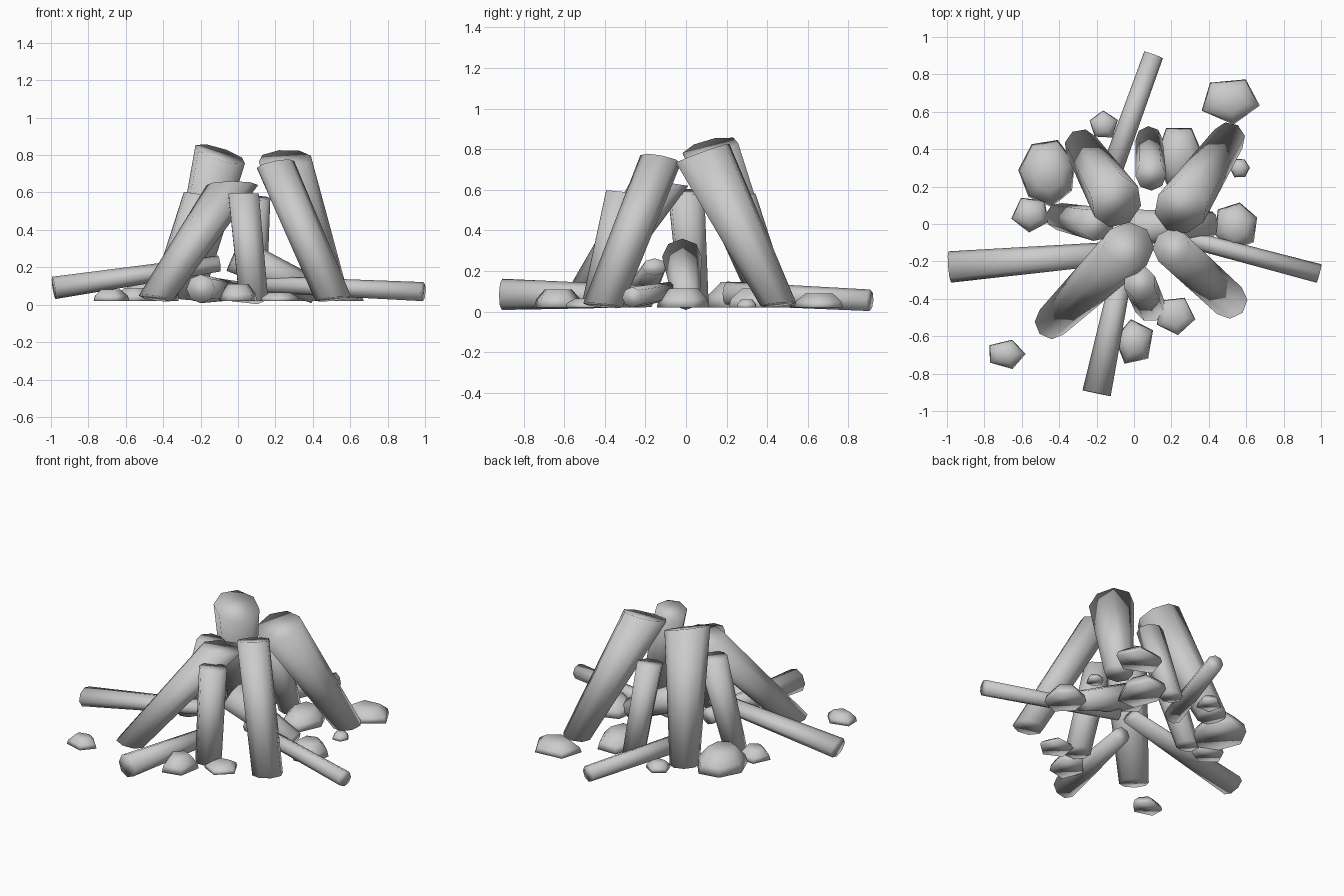
import bpy, bmesh, math, random
from mathutils import Vector

cube = bpy.data.objects.get("Cube")
if cube:
    bpy.data.objects.remove(cube, do_unlink=True)

random.seed(4)
UP = Vector((0, 0, 1))

grey = bpy.data.materials.new("plain_grey")
grey.use_nodes = True
grey.diffuse_color = (0.6, 0.6, 0.6, 1)
grey.node_tree.nodes["Principled BSDF"].inputs["Base Color"].default_value = (0.6, 0.6, 0.6, 1)


def finish(name, bm):
    """Turn a bmesh into a smooth object resting above the ground."""
    for v in bm.verts:
        v.co.z = max(v.co.z, 0.002)
    bmesh.ops.recalc_face_normals(bm, faces=bm.faces)
    for f in bm.faces:
        f.smooth = True
    mesh = bpy.data.meshes.new(name)
    bm.to_mesh(mesh)
    bm.free()
    mesh.materials.append(grey)
    obj = bpy.data.objects.new(name, mesh)
    bpy.context.collection.objects.link(obj)


def bridge(bm, low, high):
    """Side faces between two rings of equal size."""
    for i in range(len(low)):
        j = (i + 1) % len(low)
        bm.faces.new((low[i], low[j], high[j], high[i]))


def add_log(name, base, top, r_base, r_top, base_cut=None, top_cut=None, widen=1.0, sides=8):
    """Tapered log; a cut is the normal of an end face, square when omitted."""
    base, top = Vector(base), Vector(top)
    axis = (top - base).normalized()
    side = axis.cross(UP).normalized()
    bm = bmesh.new()
    rings = []
    for centre, r, cut in ((base, r_base, base_cut), (top, r_top, top_cut)):
        normal = Vector(cut or axis).normalized()
        across = (side - normal * side.dot(normal)).normalized()
        over = across.cross(normal)
        ring = []
        for i in range(sides):
            a = math.tau * i / sides
            ring.append(bm.verts.new(centre + across * math.cos(a) * r * widen + over * math.sin(a) * r))
        rings.append(ring)
        bm.faces.new(ring)
    bridge(bm, *rings)
    finish(name, bm)


def add_rock(name, x, y, rx, ry, height, sides, turn):
    """Faceted stone: flat underside, sloping shoulder, small flat top."""
    bm = bmesh.new()
    jitter = [random.uniform(0.94, 1.06) for _ in range(sides)]
    rings = []
    for scale, h in ((1.0, 0.0), (0.92, 0.45), (0.55, 1.0)):
        ring = []
        for i in range(sides):
            a = math.radians(turn) + math.tau * i / sides
            k = scale * jitter[i]
            ring.append(bm.verts.new((x + rx * k * math.cos(a), y + ry * k * math.sin(a),
                                      0.02 + (height - 0.02) * h)))
        rings.append(ring)
    bm.faces.new(rings[0])
    bm.faces.new(rings[-1])
    bridge(bm, rings[0], rings[1])
    bridge(bm, rings[1], rings[2])
    finish(name, bm)


# Large leaning logs
add_log("large_log_front_right", (-0.44, -0.525, 0.035), (-0.03, -0.125, 0.64), 0.092, 0.138,
        (0.15, 0.15, 1), (0, 0.15, 1))
add_log("large_log_front_left", (0.51, -0.41, 0.03), (0.2, -0.125, 0.75), 0.097, 0.102,
        (-0.1, 0.1, 1), (-0.2, 0.2, 1))
add_log("large_log_back_left", (0.505, 0.455, 0.035), (0.25, 0.082, 0.78), 0.09, 0.143,
        (-0.1, -0.1, 1), (-0.05, -0.36, 1))
add_log("large_log_back_right", (-0.28, 0.415, 0.035), (-0.095, 0.12, 0.805), 0.093, 0.143,
        (0.1, -0.1, 1), (0.33, -0.25, 1))

# Small inner logs, one fallen
add_log("small_log_front", (0.085, -0.44, 0.02), (0.03, -0.312, 0.59), 0.083, 0.088, UP, (0, 0.1, 1))
add_log("small_log_back", (0.08, 0.45, 0.025), (0.09, 0.26, 0.57), 0.073, 0.083, UP, (0, -0.15, 1))
add_log("small_log_right", (-0.40, 0.04, 0.035), (-0.20, 0.0, 0.59), 0.073, 0.092, UP, (0.15, 0, 1))
add_log("fallen_log_left", (0.42, 0.0, 0.07), (-0.02, -0.02, 0.27), 0.068, 0.098)

# Sticks lying outward on the ground
add_log("stick_right", (-0.985, -0.23, 0.09), (-0.10, -0.155, 0.22), 0.06, 0.043, widen=1.4)
add_log("stick_front", (-0.2, -0.905, 0.085), (-0.045, -0.17, 0.075), 0.077, 0.053)
add_log("stick_left", (0.99, -0.265, 0.07), (0.10, -0.03, 0.11), 0.051, 0.044)
add_log("stick_back", (0.105, 0.905, 0.056), (-0.15, 0.2, 0.09), 0.053, 0.058)

# Stones scattered around the pile
rocks = [
    (0.515, 0.66, 0.17, 0.135, 0.09, 5, 60),
    (-0.46, 0.27, 0.155, 0.18, 0.145, 7, 20),
    (-0.165, 0.53, 0.08, 0.08, 0.07, 5, 90),
    (-0.55, 0.05, 0.105, 0.10, 0.09, 5, 120),
    (0.24, 0.36, 0.13, 0.17, 0.115, 6, 0),
    (0.565, 0.30, 0.055, 0.055, 0.06, 6, 0),
    (0.545, -0.01, 0.12, 0.13, 0.115, 6, 20),
    (0.22, -0.49, 0.11, 0.11, 0.065, 5, -10),
    (0.0, -0.63, 0.11, 0.13, 0.11, 5, -45),
    (-0.685, -0.695, 0.108, 0.08, 0.08, 5, 0),
]
for n, spec in enumerate(rocks, 1):
    add_rock(f"stone_{n}", *spec)
